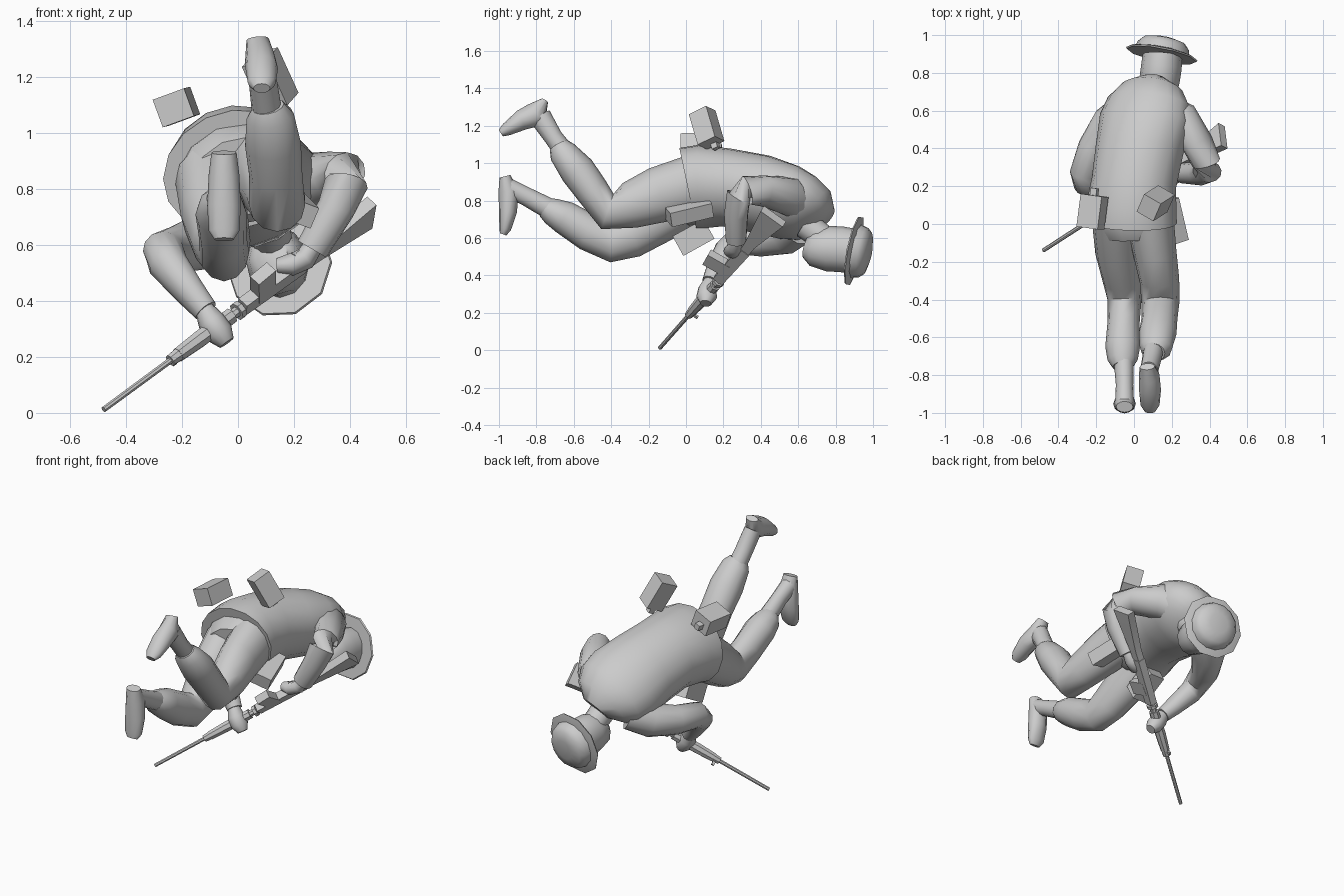
import bpy, bmesh, math
from mathutils import Vector, Euler

grey = bpy.data.materials.new("plain_grey")
grey.diffuse_color = (0.6, 0.6, 0.6, 1)


def finish(name, bm, angle):
    bmesh.ops.recalc_face_normals(bm, faces=bm.faces)
    mesh = bpy.data.meshes.new(name)
    bm.to_mesh(mesh)
    bm.free()
    mesh.materials.append(grey)
    for p in mesh.polygons:
        p.use_smooth = angle > 0
    if angle > 0:
        mesh.set_sharp_from_angle(angle=math.radians(angle))
    ob = bpy.data.objects.new(name, mesh)
    bpy.context.collection.objects.link(ob)
    return ob


def loft(name, sections, side=(1, 0, 0), n=12, angle=50, start=None):
    """Skin elliptical rings (x, y, z, radius a, radius b) along a path."""
    bm = bmesh.new()
    pts = [Vector(s[:3]) for s in sections]
    turn = math.pi / 4 if n == 4 else 0
    rings = []
    for i, s in enumerate(sections):
        t = Vector((0, 0, 0))
        if i > 0:
            t += (pts[i] - pts[i - 1]).normalized()
        if i < len(pts) - 1:
            t += (pts[i + 1] - pts[i]).normalized()
        if i == 0 and start:
            t = Vector(start)
        t.normalize()
        a = Vector(side)
        a = (a - t * a.dot(t)).normalized()
        b = t.cross(a)
        ring = []
        for k in range(n):
            w = turn + 2 * math.pi * k / n
            ring.append(bm.verts.new(pts[i] + a * s[3] * math.cos(w) + b * s[4] * math.sin(w)))
        rings.append(ring)
    for r, q in zip(rings, rings[1:]):
        for k in range(n):
            bm.faces.new((r[k], r[(k + 1) % n], q[(k + 1) % n], q[k]))
    bm.faces.new(rings[0])
    bm.faces.new(rings[-1])
    return finish(name, bm, angle)


def box(name, centre, size, rot):
    bm = bmesh.new()
    bmesh.ops.create_cube(bm, size=1)
    m = Euler([math.radians(r) for r in rot]).to_matrix()
    for v in bm.verts:
        v.co = m @ Vector([c * s for c, s in zip(v.co, size)]) + Vector(centre)
    return finish(name, bm, 0)


# Jacket body, rolled so the right side sits higher
loft("jacket", [(-.02, .01, .865, .255, .215), (-.015, .08, .875, .245, .22),
                (0, .22, .87, .23, .205), (.03, .4, .835, .24, .205),
                (.06, .55, .79, .255, .19), (.08, .64, .76, .235, .165),
                (.095, .705, .735, .18, .125), (.11, .74, .7, .09, .075)],
     side=(.9, 0, .45), n=16, start=(0, .95, .2))

# Neck and head
loft("neck", [(.11, .64, .67, .075, .075), (.13, .76, .58, .07, .07)])
loft("head", [(.12, .648, .56, .06, .07), (.13, .68, .55, .092, .1),
              (.135, .76, .543, .107, .122), (.145, .83, .54, .108, .122),
              (.15, .89, .53, .105, .12)])

# Hat: thin ten-sided brim with a stepped crown
hat_c = Vector((.148, .905, .53))
hat_n = Vector((.19, .965, -.19)).normalized()


def hat_ring(h, r):
    return (*(hat_c + hat_n * h), r, r)


loft("hat_brim", [hat_ring(-.012, .188), hat_ring(-.004, .193), hat_ring(.01, .14)], n=10, angle=30)
loft("hat_crown", [hat_ring(0, .148), hat_ring(.04, .138), hat_ring(.066, .115),
                   hat_ring(.08, .06)], n=14, angle=35)

# Trousers: hips inside the jacket hem, then both legs
loft("trouser_hips", [(-.015, .12, .86, .225, .185), (-.005, 0, .85, .215, .18),
                      (0, -.07, .84, .17, .14)], side=(.9, 0, .4))
loft("right_trouser", [(.08, .04, .885, .13, .16), (.11, -.15, .83, .115, .15),
                       (.135, -.3, .775, .105, .125), (.14, -.42, .742, .1, .1),
                       (.135, -.5, .85, .095, .09), (.125, -.58, .96, .1, .095),
                       (.115, -.66, 1.06, .085, .075), (.107, -.68, 1.095, .058, .055)])
loft("left_trouser", [(-.1, .04, .83, .125, .15), (-.085, -.15, .71, .12, .14),
                      (-.06, -.3, .61, .105, .12), (-.05, -.4, .575, .09, .105),
                      (-.055, -.52, .63, .085, .1), (-.06, -.65, .71, .092, .09),
                      (-.06, -.72, .745, .08, .072), (-.058, -.755, .765, .055, .055)])

# Boots: a shaft and a foot on each side
loft("right_boot_shaft", [(.11, -.62, 1.02, .055, .055), (.095, -.71, 1.14, .052, .05),
                          (.08, -.78, 1.25, .048, .06)])
loft("right_boot_foot", [(.07, -.755, 1.335, .04, .02), (.08, -.8, 1.26, .055, .07),
                         (.085, -.88, 1.23, .058, .055), (.085, -.96, 1.18, .05, .035),
                         (.085, -.99, 1.16, .03, .02)])
loft("left_boot_shaft", [(-.055, -.7, .74, .055, .058), (-.05, -.85, .82, .046, .05),
                         (-.05, -.95, .87, .05, .05)])
loft("left_boot_foot", [(-.05, -.968, .93, .045, .03), (-.05, -.948, .85, .055, .055),
                        (-.05, -.952, .74, .06, .048), (-.05, -.967, .65, .055, .032),
                        (-.05, -.978, .62, .035, .018)])

# Sleeves
loft("right_sleeve", [(.13, .6, .79, .1, .11), (.25, .545, .825, .105, .105),
                      (.34, .42, .85, .085, .085), (.382, .325, .855, .076, .08),
                      (.387, .28, .82, .07, .078), (.35, .268, .73, .065, .068),
                      (.265, .268, .585, .055, .06)], side=(0, 1, 0.3))
loft("left_sleeve", [(-.03, .6, .66, .1, .11), (-.13, .53, .61, .1, .1),
                     (-.215, .4, .585, .085, .085), (-.265, .27, .58, .075, .075),
                     (-.25, .22, .53, .07, .075), (-.17, .16, .43, .055, .055),
                     (-.115, .13, .365, .045, .045)], side=(0, .3, 1))

# Hands
loft("right_hand", [(.265, .265, .59, .035, .035), (.24, .26, .55, .04, .04),
                    (.19, .25, .53, .05, .04), (.14, .255, .525, .03, .028)], side=(0, 1, 0))
loft("left_hand", [(-.12, .13, .37, .035, .035), (-.095, .115, .325, .05, .05),
                   (-.065, .11, .285, .055, .05), (-.04, .105, .25, .03, .03)], side=(0, 1, 0))

# Rifle, laid out by fraction of length from muzzle to butt
muzzle, butt = Vector((-.48, -.14, .012)), Vector((.47, .475, .71))
axis = (butt - muzzle).normalized()
down = Vector((0, -.87, .5))
down = (down - axis * down.dot(axis)).normalized()


def gun(name, rows, n=8):
    """Rows: fraction, shift toward the magazine side, radius down, radius across."""
    k = math.sqrt(2) if n == 4 else 1
    loft(name, [(*(muzzle.lerp(butt, t) + down * d), a * k, b * k) for t, d, a, b in rows],
         side=down, n=n, angle=40 if n > 4 else 20)


gun("rifle_barrel", [(0, 0, .011, .011), (.3, 0, .012, .012)])
gun("rifle_front_band", [(.25, 0, .022, .022), (.29, 0, .026, .026)])
gun("rifle_handguard", [(.28, 0, .027, .027), (.36, 0, .032, .032), (.48, 0, .03, .03)])
gun("rifle_gas_ring", [(.5, 0, .034, .034), (.515, 0, .034, .034)])
gun("rifle_mid_barrel", [(.47, 0, .02, .02), (.56, 0, .02, .02)])
gun("rifle_receiver", [(.52, .005, .03, .022), (.75, .005, .035, .024)], 4)
gun("rifle_stock", [(.73, .0, .026, .02), (.8, .005, .03, .022),
                    (.96, .01, .064, .024), (1, .01, .073, .024)], 4)


def gun_post(name, t, length, a, b, lean=0):
    """Block hanging off the rifle on its magazine side."""
    p = muzzle.lerp(butt, t)
    q = p + down * length + axis * lean
    loft(name, [(*p, a * 1.41, b * 1.41), (*q, a * 1.41, b * 1.41)], side=axis, n=4, angle=20)


gun_post("rifle_magazine", .6, .135, .042, .024, -.02)
gun_post("rifle_grip", .7, .09, .018, .016, .03)
gun_post("rifle_front_sight", .27, -.045, .008, .006)

# Pouches with small fastening studs
box("back_pouch_left", (-.22, .065, 1.093), (.12, .175, .105), (2, -20, -8))
box("back_stud_left", (-.21, .165, 1.085), (.035, .05, .035), (2, -20, -8))
box("back_pouch_right", (.115, .11, 1.19), (.105, .11, .185), (25, -14, -30))
box("back_stud_right", (.13, .155, 1.1), (.035, .035, .05), (25, -14, -30))
box("hip_pouch_right", (.195, .015, .742), (.12, .235, .08), (14, 20, 18))
box("hip_pouch_left", (-.055, .04, .603), (.1, .19, .12), (29, 0, 0))
